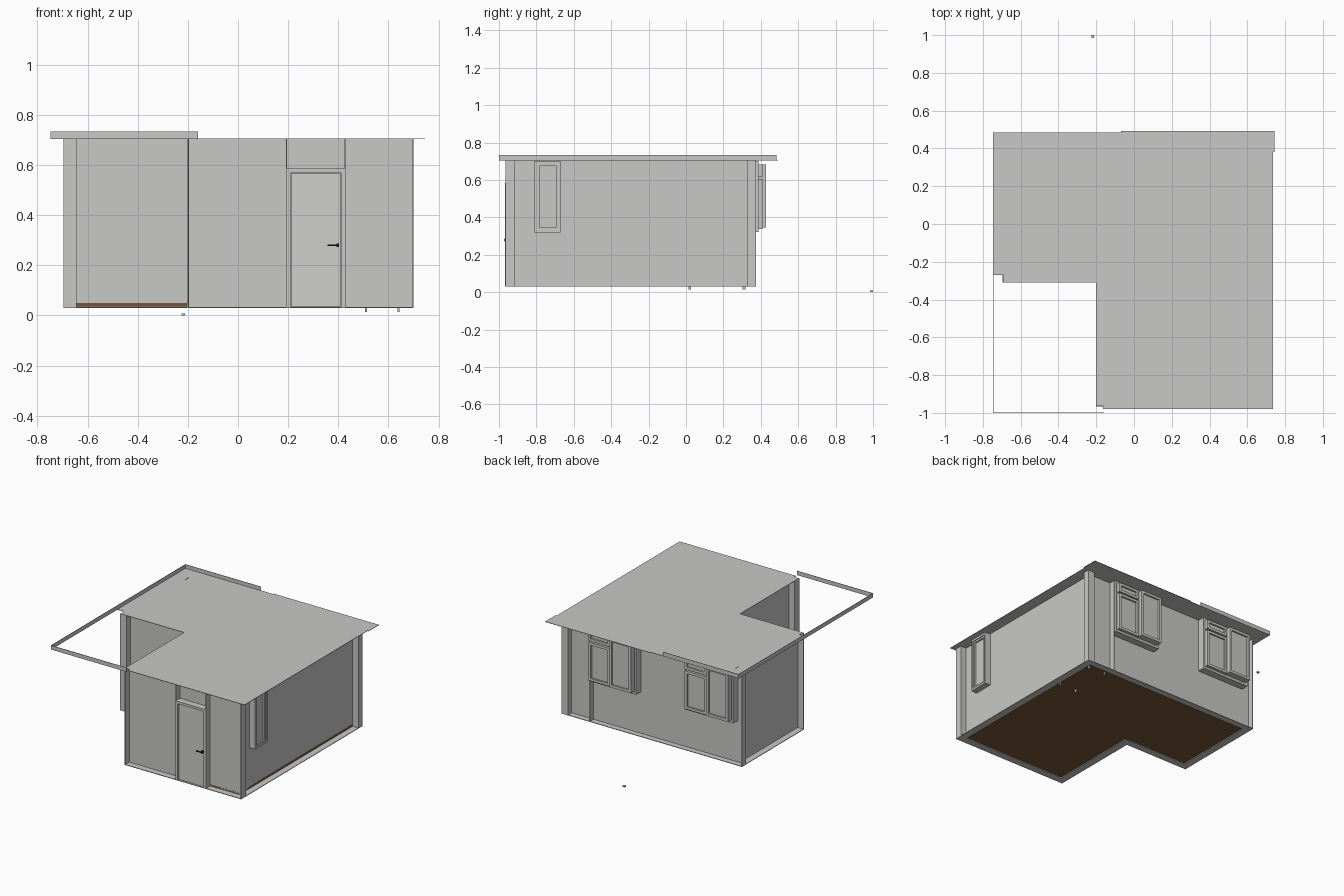
import bpy, bmesh

if "Cube" in bpy.data.objects:
    bpy.data.objects.remove(bpy.data.objects["Cube"])

def material(name, col):
    m = bpy.data.materials.new(name)
    m.diffuse_color = (*col, 1)
    m.use_nodes = True
    m.node_tree.nodes["Principled BSDF"].inputs["Base Color"].default_value = m.diffuse_color
    return m

GREY = material("plaster_grey", (0.58, 0.58, 0.57))
DOOR = material("door_grey", (0.62, 0.62, 0.61))
BROWN = material("floor_brown", (0.19, 0.09, 0.035))
BLACK = material("handle_black", (0.01, 0.01, 0.01))

def finish(name, bm, mat):
    bmesh.ops.recalc_face_normals(bm, faces=bm.faces)
    me = bpy.data.meshes.new(name)
    bm.to_mesh(me)
    bm.free()
    me.materials.append(mat)
    ob = bpy.data.objects.new(name, me)
    bpy.context.collection.objects.link(ob)
    return ob

def box(name, x, y, z, mat=GREY):
    """Box from (min, max) pairs, in any order."""
    x, y, z = sorted(x), sorted(y), sorted(z)
    bm = bmesh.new()
    bmesh.ops.create_cube(bm, size=1)
    for v in bm.verts:
        v.co = [r[0] + (c + 0.5) * (r[1] - r[0]) for c, r in zip(v.co, (x, y, z))]
    return finish(name, bm, mat)

def slab(name, outline, z0, z1, mat):
    bm = bmesh.new()
    f = bm.faces.new([bm.verts.new((x, y, z0)) for x, y in outline])
    ext = bmesh.ops.extrude_face_region(bm, geom=[f])["geom"]
    for v in ext:
        if isinstance(v, bmesh.types.BMVert):
            v.co.z = z1
    return finish(name, bm, mat)

def sided(name, axis, along, depth, z, mat=GREY):
    """Box given by its range along a wall and its depth range across it."""
    if axis == "x":
        return box(name, along, depth, z, mat)
    return box(name, depth, along, z, mat)

TOP = 0.704

def wall(name, axis, a0, a1, outer, inner, z0=0.033, posts=()):
    """Recessed panel with a bottom ledge and thin upright end plates."""
    s = 1 if outer > inner else -1
    sided(name + "_panel", axis, (a0, a1), (inner, inner - s * 0.006), (z0, TOP))
    sided(name + "_ledge", axis, (a0, a1), (inner - s * 0.006, outer), (0.03, 0.034))
    for a in (a0 + 0.002, a1 - 0.002, *posts):
        sided(name + "_post", axis, (a - 0.002, a + 0.002), (inner, outer), (0.03, TOP))

def ring(name, axis, a, depth, z, w):
    """Rectangular frame of bar width w."""
    a0, a1 = a
    z0, z1 = z
    sided(name + "_bottom", axis, a, depth, (z0, z0 + w))
    sided(name + "_top", axis, a, depth, (z1 - w, z1))
    for p in (a0, a1 - w):
        sided(name + "_side", axis, (p, p + w), depth, (z0 + w, z1 - w))

def sash(name, axis, a, depth, z, w=0.018):
    """Frame with a pane set back inside it."""
    ring(name, axis, a, depth, z, w)
    d0, d1 = depth
    sided(name + "_pane", axis, (a[0] + w, a[1] - w), (d0, d1 - 0.012), (z[0] + w, z[1] - w))

# Walls of the L-shaped room
wall("front_wall", "x", -0.2, 0.70, -0.965, -0.92, posts=(0.193, 0.427))
wall("right_wall", "y", -0.92, 0.375, 0.70, 0.655)
wall("back_wall", "x", -0.695, 0.70, 0.375, 0.335, posts=(0.482,))
wall("left_wall", "y", -0.31, 0.335, -0.695, -0.65)
wall("notch_back_wall", "x", -0.65, -0.2, -0.31, -0.265, z0=0.05)
wall("notch_side_wall", "y", -0.92, -0.265, -0.2, -0.155)

# Floor and flat ceiling
slab("floor", [(-0.65, 0.335), (0.655, 0.335), (0.655, -0.92), (-0.155, -0.92),
               (-0.155, -0.266), (-0.65, -0.266)], 0.035, 0.05, BROWN)
slab("ceiling", [(-0.745, 0.485), (-0.07, 0.485), (-0.07, 0.492), (0.745, 0.492),
                 (0.745, 0.38), (0.736, 0.38), (0.736, -0.98), (-0.165, -0.98),
                 (-0.165, -0.96), (-0.2, -0.96), (-0.2, -0.31), (-0.69, -0.31),
                 (-0.69, -0.27), (-0.745, -0.27)], 0.703, 0.706, GREY)

# Thin fascia strips running past the notch
Z = (0.704, 0.733)
box("fascia_left", (-0.747, -0.744), (-1.0, 0.485), Z)
box("fascia_front", (-0.747, -0.16), (-1.0, -0.997), Z)
box("fascia_back", (-0.747, -0.16), (0.482, 0.485), Z)

# Door with frame and lever handle
for x in (0.195, 0.41):
    box("door_frame_side", (x, x + 0.015), (-0.968, -0.92), (0.032, 0.585))
box("door_frame_top", (0.195, 0.425), (-0.968, -0.92), (0.568, 0.585))
box("door_leaf", (0.211, 0.409), (-0.955, -0.92), (0.036, 0.566), DOOR)
box("handle_lever", (0.357, 0.402), (-0.974, -0.968), (0.276, 0.282), BLACK)
box("handle_rose", (0.392, 0.402), (-0.97, -0.955), (0.272, 0.286), BLACK)

# Back windows: short transom and lower sash on one side, tall sash on the other
for x0, x1 in ((0.115, 0.48), (-0.635, -0.265)):
    mid = (x0 + x1) / 2
    ring("window_casing", "x", (x0, x1), (0.335, 0.388), (0.322, 0.70), 0.018)
    sash("window_transom", "x", (mid + 0.004, x1 - 0.012), (0.345, 0.41), (0.615, 0.682))
    sash("window_lower_sash", "x", (mid + 0.004, x1 - 0.012), (0.345, 0.41), (0.338, 0.605))
    sash("window_tall_sash", "x", (x0 + 0.012, mid - 0.004), (0.345, 0.428), (0.345, 0.682))

# Narrow window on the right wall
ring("side_window_casing", "y", (-0.81, -0.67), (0.655, 0.699), (0.32, 0.70), 0.014)
sash("side_window_sash", "y", (-0.796, -0.684), (0.655, 0.692), (0.334, 0.686), 0.012)

# Small furniture feet showing under the floor
for x in (0.51, 0.64):
    for y in (0.02, 0.31):
        box("foot", (x - 0.004, x + 0.004), (y - 0.007, y + 0.007), (0.013, 0.035))
# Stray small block behind the room and a thin bar on the ceiling
box("loose_block", (-0.226, -0.211), (0.984, 1.0), (0.0, 0.008))
box("ceiling_bar", (-0.648, -0.645), (0.34, 0.38), (0.705, 0.708))
